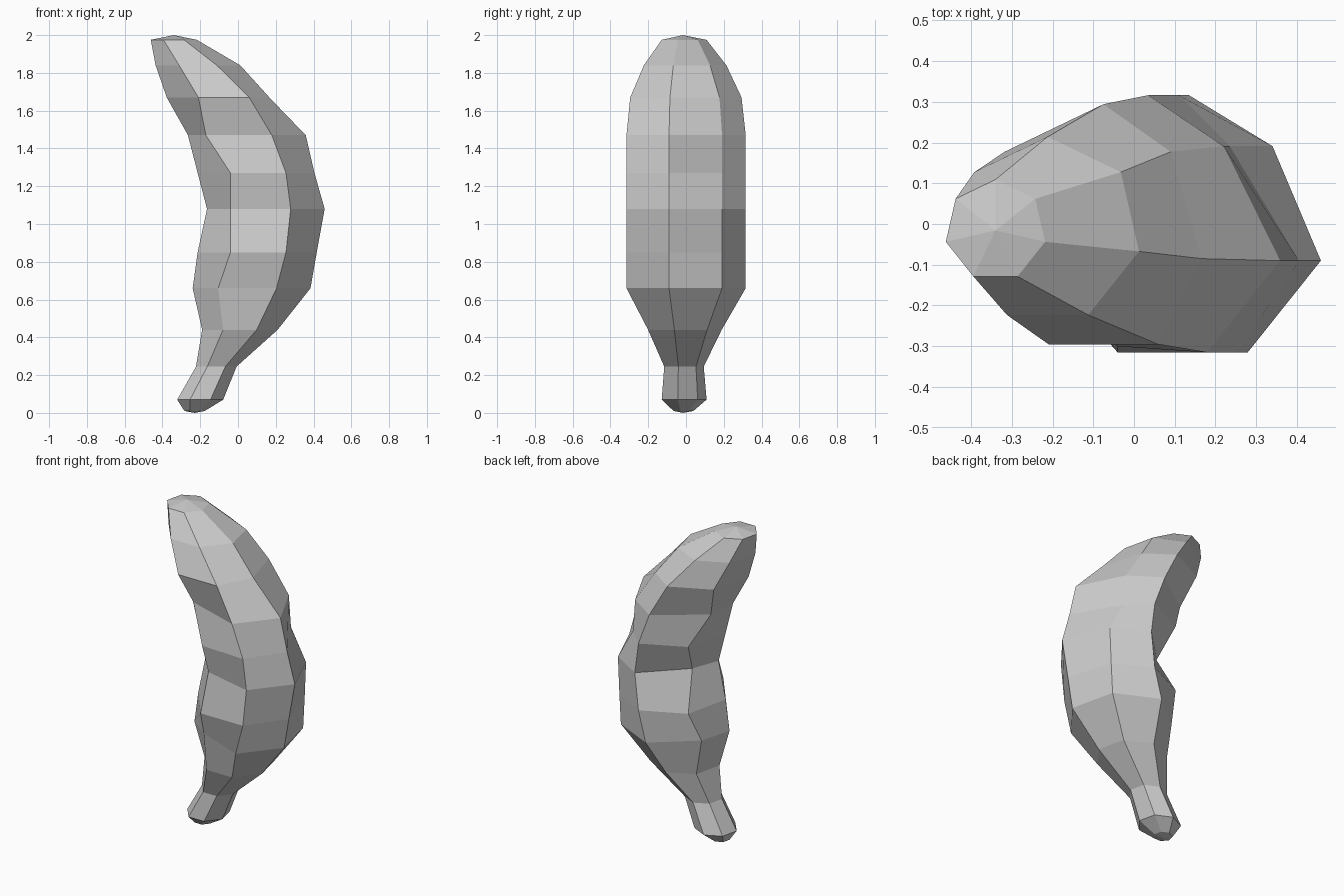
import bpy, bmesh
from math import cos, sin, pi

if "Cube" in bpy.data.objects:
    bpy.data.objects.remove(bpy.data.objects["Cube"])

SIDES = 7
YC = -0.016          # shared centre line in y

# stacked heptagon rings: height, centre x, radius
RINGS = [(0.01, -0.23, 0.055), (0.07, -0.20, 0.125), (0.245, -0.115, 0.11),
         (0.44, 0.01, 0.205), (0.66, 0.06, 0.332), (0.85, 0.11, 0.332),
         (1.08, 0.135, 0.332), (1.27, 0.11, 0.332), (1.47, 0.035, 0.332),
         (1.67, -0.075, 0.31), (1.84, -0.212, 0.23), (1.975, -0.34, 0.125)]

# hand-cut irregularities: (ring, side) -> x. Side 0 is the +y ridge, going anticlockwise
CUTS_X = {(4, 2): -0.24, (4, 3): -0.105, (5, 3): -0.04, (6, 3): -0.04, (7, 3): -0.04,
          (6, 2): -0.164, (8, 2): -0.265, (8, 3): -0.17,
          (4, 1): -0.185, (6, 1): -0.10, (8, 1): -0.25,
          (5, 5): 0.417, (7, 5): 0.405, (9, 5): 0.166,
          (5, 6): 0.33, (6, 6): 0.34, (7, 6): 0.235, (8, 6): 0.22, (9, 6): 0.09}
# creases on the hollow side: (ring, side) -> y
CUTS_Y = {(4, 3): -0.19, (6, 3): -0.237, (7, 3): -0.30, (8, 3): -0.20,
          (4, 1): 0.11, (6, 1): 0.08, (8, 1): 0.11}

bm = bmesh.new()

# rings of the fruit
loops = []
for r, (z, cx, rad) in enumerate(RINGS):
    loop = []
    for s in range(SIDES):
        a = pi / 2 + 2 * pi * s / SIDES
        x = CUTS_X.get((r, s), cx + rad * cos(a))
        y = CUTS_Y.get((r, s), YC + rad * sin(a))
        loop.append(bm.verts.new((x, y, z)))
    loops.append(loop)

# skin between rings
for lo, hi in zip(loops, loops[1:]):
    for s in range(SIDES):
        t = (s + 1) % SIDES
        bm.faces.new((lo[s], lo[t], hi[t], hi[s]))

# pointed end caps
foot = bm.verts.new((-0.23, YC, 0.0))
tip = bm.verts.new((-0.34, YC, 2.0))
for s in range(SIDES):
    t = (s + 1) % SIDES
    bm.faces.new((loops[0][t], loops[0][s], foot))
    bm.faces.new((loops[-1][s], loops[-1][t], tip))

bmesh.ops.recalc_face_normals(bm, faces=bm.faces)
mesh = bpy.data.meshes.new("banana")
bm.to_mesh(mesh)
bm.free()
bpy.context.collection.objects.link(bpy.data.objects.new("banana", mesh))
